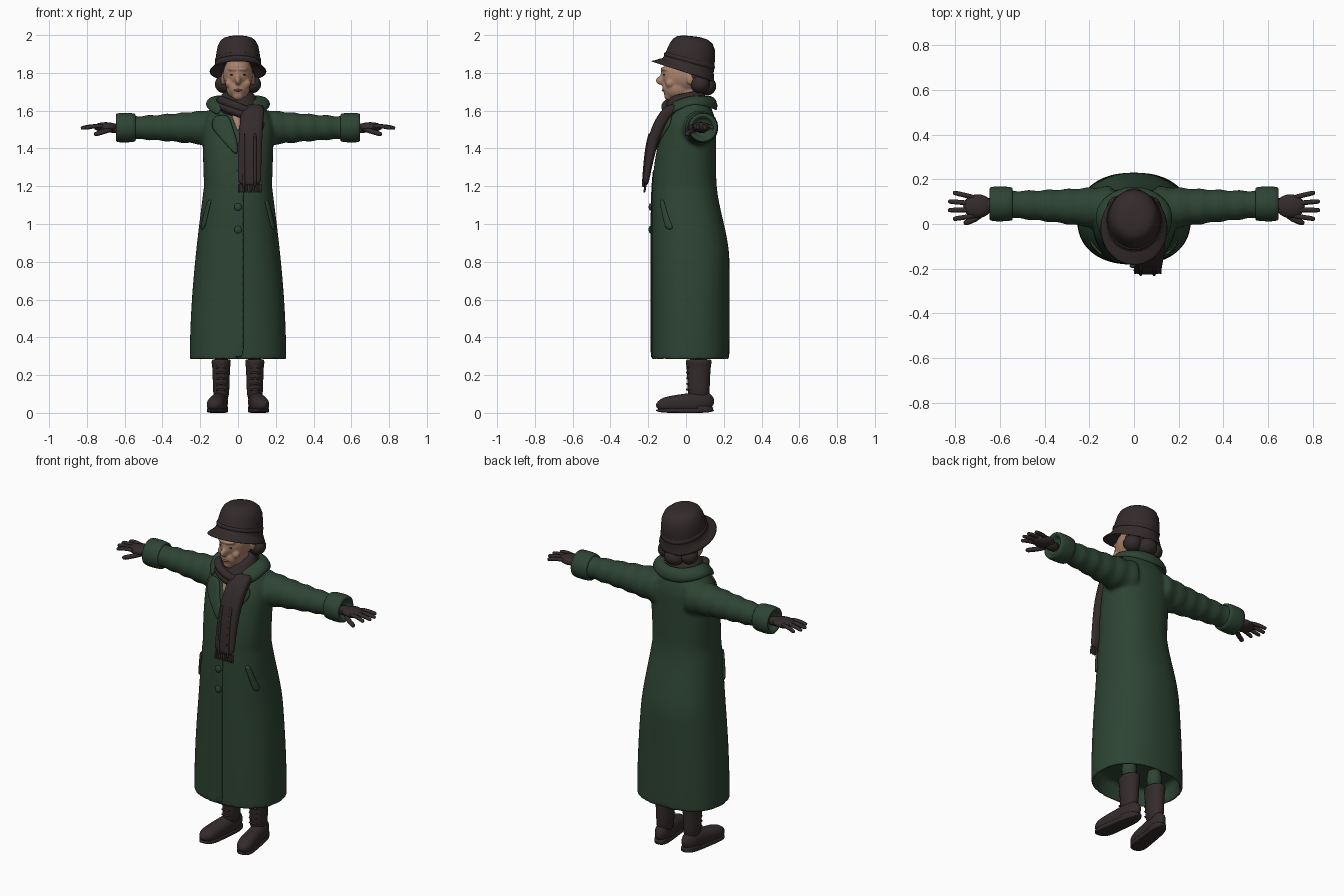
import bpy, bmesh
from math import sin, cos, pi, copysign
from mathutils import Vector

if "Cube" in bpy.data.objects:
    bpy.data.objects.remove(bpy.data.objects["Cube"])


def material(name, *rgb):
    mat = bpy.data.materials.new(name)
    mat.use_nodes = True
    mat.diffuse_color = (*rgb, 1)
    shader = next(node for node in mat.node_tree.nodes if node.type == 'BSDF_PRINCIPLED')
    shader.inputs["Base Color"].default_value = (*rgb, 1)
    shader.inputs["Roughness"].default_value = .8
    return mat


green = material("coat green", .027, .058, .034)
dark = material("dark brown", .034, .024, .024)
skin = material("skin", .4, .22, .15)
lips = material("lips", .3, .13, .1)


def finish(name, bm, mat, mirror=False, subdivide=False, thickness=0, voxel=0):
    """Turn a bmesh into a smooth object with its modifiers."""
    bmesh.ops.recalc_face_normals(bm, faces=bm.faces)
    mesh = bpy.data.meshes.new(name)
    bm.to_mesh(mesh)
    bm.free()
    mesh.shade_smooth()
    mesh.materials.append(mat)
    obj = bpy.data.objects.new(name, mesh)
    bpy.context.scene.collection.objects.link(obj)
    if thickness:
        solid = obj.modifiers.new("thickness", 'SOLIDIFY')
        solid.thickness, solid.offset = thickness, 0
    if subdivide:
        obj.modifiers.new("rounding", 'SUBSURF').levels = 1
    if voxel:
        fuse = obj.modifiers.new("fuse", 'REMESH')
        fuse.mode, fuse.voxel_size, fuse.use_smooth_shade = 'VOXEL', voxel, True
        obj.modifiers.new("soften", 'SMOOTH').iterations = 5
    if mirror:
        obj.modifiers.new("mirror", 'MIRROR')


def skin_loops(bm, loops):
    """Bridge equal loops of vertices and cap both ends."""
    for lower, upper in zip(loops, loops[1:]):
        for i in range(len(lower)):
            bm.faces.new((lower[i], lower[i - 1], upper[i - 1], upper[i]))
    bm.faces.new(loops[0])
    bm.faces.new(loops[-1])


def add_loft(bm, rings, axis='z', square=2, sides=32, tilt=lambda along: 0):
    """Each ring is: place along the axis, two centre values, two radii."""
    loops = []
    for along, a, b, radius_a, radius_b in rings:
        loop = []
        for i in range(sides):
            c, s = cos(2 * pi * i / sides), sin(2 * pi * i / sides)
            u = radius_a * copysign(abs(c) ** (2 / square), c)
            v = radius_b * copysign(abs(s) ** (2 / square), s)
            place = along - tilt(along) * v
            spot = {'x': (place, a + u, b + v), 'y': (a + u, place, b + v), 'z': (a + u, b + v, place)}
            loop.append(bm.verts.new(spot[axis]))
        loops.append(loop)
    skin_loops(bm, loops)


def loft(name, rings, mat, mirror=False, **shape):
    bm = bmesh.new()
    add_loft(bm, rings, **shape)
    finish(name, bm, mat, mirror, subdivide=True)


def turned(name, centre, outline, mat, mirror=False, stretch=1, **shape):
    """Round part from pairs of place along the axis and radius."""
    rings = [(along, *centre, radius, radius * stretch) for along, radius in outline]
    loft(name, rings, mat, mirror, **shape)


def sheet(name, rows, mat, thickness, mirror=False):
    """Cloth panel through rows of points."""
    bm = bmesh.new()
    grid = [[bm.verts.new(point) for point in row] for row in rows]
    for lower, upper in zip(grid, grid[1:]):
        for i in range(len(lower) - 1):
            bm.faces.new((lower[i], lower[i + 1], upper[i + 1], upper[i]))
    finish(name, bm, mat, mirror, True, thickness)


def add_ball(bm, centre, radii):
    verts = bmesh.ops.create_uvsphere(bm, u_segments=24, v_segments=14, radius=1)["verts"]
    bmesh.ops.scale(bm, vec=radii, verts=verts)
    bmesh.ops.translate(bm, vec=centre, verts=verts)


def ball(name, centre, radii, mat, mirror=False):
    bm = bmesh.new()
    add_ball(bm, centre, radii)
    finish(name, bm, mat, mirror)


def tube(name, points, radius, mat, mirror=False):
    """Rod through points, narrowed at both ends."""
    bm = bmesh.new()
    path = [Vector(point) for point in points]
    first, last = (path[0] - path[1]).normalized(), (path[-1] - path[-2]).normalized()
    path = [path[0] + first * radius / 2, *path, path[-1] + last * radius / 2]
    loops = []
    for k, point in enumerate(path):
        ahead, behind = path[min(k + 1, len(path) - 1)], path[max(k - 1, 0)]
        turn = (ahead - behind).to_track_quat('Z', 'Y')
        size = radius * (.6 if point in (path[0], path[-1]) else 1)
        corners = [Vector((cos(i * pi / 4), sin(i * pi / 4), 0)) * size for i in range(8)]
        loops.append([bm.verts.new(point + turn @ corner) for corner in corners])
    skin_loops(bm, loops)
    finish(name, bm, mat, mirror, True)


def ramp(value, start, end):
    return min(1, max(0, (value - start) / (end - start)))


HEM, TOP, SQUARE = .28, 1.66, 2.3


def coat_section(z):
    """Half width, front and back of the coat at a height."""
    shoulder = ramp(z, 1.5, TOP) ** 2
    hips = ramp(z, 1.25, .8)
    width = .18 + .075 * sin(ramp(z, 1.2, HEM) * pi / 2) + .01 * ramp(z, 1.2, 1.5) - .1 * shoulder
    front = -.182 + .132 * ramp(z, 1, TOP) ** 3
    back = .16 + .07 * hips * hips * (3 - 2 * hips) - .05 * shoulder
    return width, front, back


def coat_ring(z, scale=1, lift=0):
    width, front, back = coat_section(z)
    return z + lift, 0, (front + back) / 2, width * scale, (back - front) / 2 * scale


def on_coat(x, z, proud):
    """Point on the coat front, raised a little."""
    width, front, back = coat_section(z)
    bulge = max(0, 1 - abs(x / width) ** SQUARE) ** (1 / SQUARE)
    return x, (front + back) / 2 - (back - front) / 2 * bulge - proud, z


# Coat body with hollow hem, fused with rumpled sleeves
coat = bmesh.new()
hollow = [coat_ring(HEM, .88, .1), coat_ring(HEM, .94, .005)]
add_loft(coat, hollow + [coat_ring(HEM + (TOP - HEM) * i / 30) for i in range(31)], square=SQUARE, sides=64)
for side in (1, -1):
    sleeve = []
    for i in range(21):
        t = i / 20
        radius = .06 + .04 * (1 - t) ** 1.5 + .004 * sin(t * 36)
        sleeve.append((side * (.1 + t / 2), .07 + .02 * t, 1.51, radius, radius))
    add_loft(coat, sleeve, axis='x')
finish("coat", coat, green, voxel=.011)

cuff = [(.55, .06), (.54, .07), (.55, .078), (.64, .08), (.65, .07), (.64, .05), (.61, .05)]
turned("cuff", (.09, 1.51), cuff, green, True, axis='x')

# Collar wrapping round the neck, lower and wider in front
collar = []
for i in range(-12, 13):
    s, c = sin(i * pi / 15), cos(i * pi / 15)
    drop = max(0, -c)
    depth = .16 if drop else .13
    high = Vector((.095 * s, .03 + .095 * c, 1.675 - .03 * drop))
    low = Vector((.17 * s, .03 + depth * c, 1.6 + .03 * s * s - .05 * drop))
    collar.append([high, (high + low) / 2 + Vector((s, c, 1)) * .015, low])
sheet("collar", collar, green, .02)

# Lapels, front overlap, pocket welts and buttons
lapel = [(1.58, .12, .05), (1.53, .15, .03), (1.49, .13, .02), (1.44, .08, 0), (1.37, .02, 0)]
sheet("lapel", [[on_coat(x, z, .011) for x in (outer, (outer + inner) / 2, inner)]
                for z, outer, inner in lapel], green, .016, True)
overlap = ((-.06, -.01), (0, .002), (.03, .004))
sheet("front_overlap", [[on_coat(x, HEM + .01 + i / 11, proud) for x, proud in overlap]
                        for i in range(12)], green, .006)
sheet("pocket_welt", [[on_coat(.14 + .01 * (i + k), 1.13 - .04 * i, .006) for k in range(3)]
                      for i in range(5)], green, .014, True)
for z in (1.09, .97):
    ball("coat_button", on_coat(0, z, .006), (.02, .01, .02), green)

# Bare throat, neck and face, fused
sheet("throat", [[on_coat(.04 * x * (1 - i / 3), 1.58 - .03 * i, .006) for x in (-1, 0, 1)]
                 for i in range(4)], skin, .006)
face = bmesh.new()
add_ball(face, (0, -.005, 1.79), (.08, .125, .1))        # skull
add_ball(face, (0, -.045, 1.72), (.063, .08, .065))      # jaw
add_ball(face, (0, -.09, 1.68), (.03, .026, .026))       # chin
add_ball(face, (0, -.125, 1.76), (.016, .037, .025))     # nose
add_ball(face, (0, -.12, 1.79), (.011, .016, .03))       # nose bridge
add_ball(face, (0, -.1, 1.82), (.055, .036, .014))       # brow
add_ball(face, (0, .01, 1.66), (.055, .06, .12))         # neck
for side in (1, -1):
    add_ball(face, (.045 * side, -.085, 1.745), (.024, .024, .025))
    add_ball(face, (.08 * side, .025, 1.765), (.012, .02, .03))
finish("face", face, skin, voxel=.006)
ball("eye", (.031, -.116, 1.79), (.012, .005, .004), dark, True)
ball("mouth", (0, -.12, 1.708), (.024, .009, .006), lips)

# Hair rolled low under the hat
ball("back_hair", (0, .055, 1.78), (.092, .09, .07), dark)
ball("hair_roll", (.072, .075, 1.74), (.05, .05, .048), dark, True)
ball("hair_bun", (0, .108, 1.73), (.058, .052, .05), dark)


# Hat with lining, brim and crown, tipped down at the back
def hat_tilt(z):
    return 1.2 * (2.08 - z)


hat = [(1.87, .01, .1), (1.8, -.02, .15), (1.81, -.02, .155), (1.83, .01, .125),
       (1.85, .015, .12), (1.95, .04, .113), (1.99, .035, .08), (1.995, .03, .02)]
loft("hat", [(z, 0, y, radius, radius * 1.1) for z, y, radius in hat], dark, tilt=hat_tilt)
turned("hat_band", (0, .018), [(1.85, .11), (1.85, .125), (1.88, .123), (1.88, .11)], dark,
       stretch=1.1, tilt=hat_tilt)

# Scarf wrapped round the neck, with crossing folds, a hanging end and fringe
wrap = [(1.58, .085), (1.6, .115), (1.64, .117), (1.66, .1), (1.7, .08), (1.69, .055)]
turned("scarf_wrap", (0, 0), wrap, dark, tilt=lambda z: -.2)
for drop in (0, .03):
    fold = [(.1 * sin(a), -.015 - .095 * cos(a), 1.62 - .04 * sin(a) - drop)
            for a in (pi * i / 10 for i in range(-4, 5))]
    tube("scarf_fold", fold, .025, dark)


def scarf_front(t):
    return -.215 + .06 * t + .1 * t ** 4


steps = [i / 8 for i in range(9)]
loft("scarf_end", [(1.2 + .44 * t, .06 + .02 * t * t, scarf_front(t), .062, .014 + .03 * t)
                   for t in steps], dark, square=3)
for x in (.03, .09):
    pleat = [(x, scarf_front(t) - .012 - .03 * t, 1.2 + .44 * t) for t in steps[:6]]
    tube("scarf_pleat", pleat, .008, dark)
for i in range(10):
    x = .006 + i / 80
    tube("scarf_fringe", [(x, -.214, 1.21), (x, -.22, 1.17)], .0065, dark)

# Gloves with spread fingers
turned("glove_wrist", (.083, 1.507), [(.6, .035), (.7, .035)], dark, True, axis='x', stretch=.8)
ball("glove_palm", (.7, .08, 1.513), (.065, .053, .026), dark, True)
for i in range(4):
    knuckle = Vector((.72, .12 - .028 * i, 1.518))
    tip = Vector((.805 + .025 * sin(pi * i / 3), .14 - .039 * i, 1.508))
    bend = (knuckle + tip) / 2 + Vector((0, 0, .006))
    tube("finger", [knuckle, bend, tip], .012, dark, True)
tube("thumb", [(.67, .055, 1.5), (.71, .02, 1.49), (.755, .005, 1.475)], .0145, dark, True)

# Legs and boots, toes turned out
turned("leg", (.088, .065), [(.24, .043), (.42, .045)], green, True)
shaft = [(.05, .042), (.15, .044), (.25, .047), (.26, .051), (.28, .051), (.285, .042)]
turned("boot_shaft", (.089, .067), shaft, dark, True, stretch=1.35)


def foot(name, start, end, height, square):
    """Slice of a shoe from heel to toe; height is a rule along its length."""
    rings = []
    for i in range(15):
        t = start + (end - start) * i / 14
        rounding = max(.05, 1 - abs(2 * t - 1) ** 5) ** .5
        half = height(t)
        rings.append((.15 - .31 * t, .085 + .042 * t, half, (.04 + .011 * t) * rounding, half * rounding))
    loft(name, rings, dark, True, axis='y', square=square)


foot("boot_foot", 0, 1, lambda t: .062 - .022 * t, 2.2)
foot("boot_sole", 0, 1, lambda t: .013, 5)
foot("boot_heel", .02, .3, lambda t: .02, 6)
for i in range(5):
    z = .12 + .03 * i
    tube("boot_lace", [(.066, .013, z), (.09, .003, z + .006), (.114, .013, z)], .006, dark, True)
